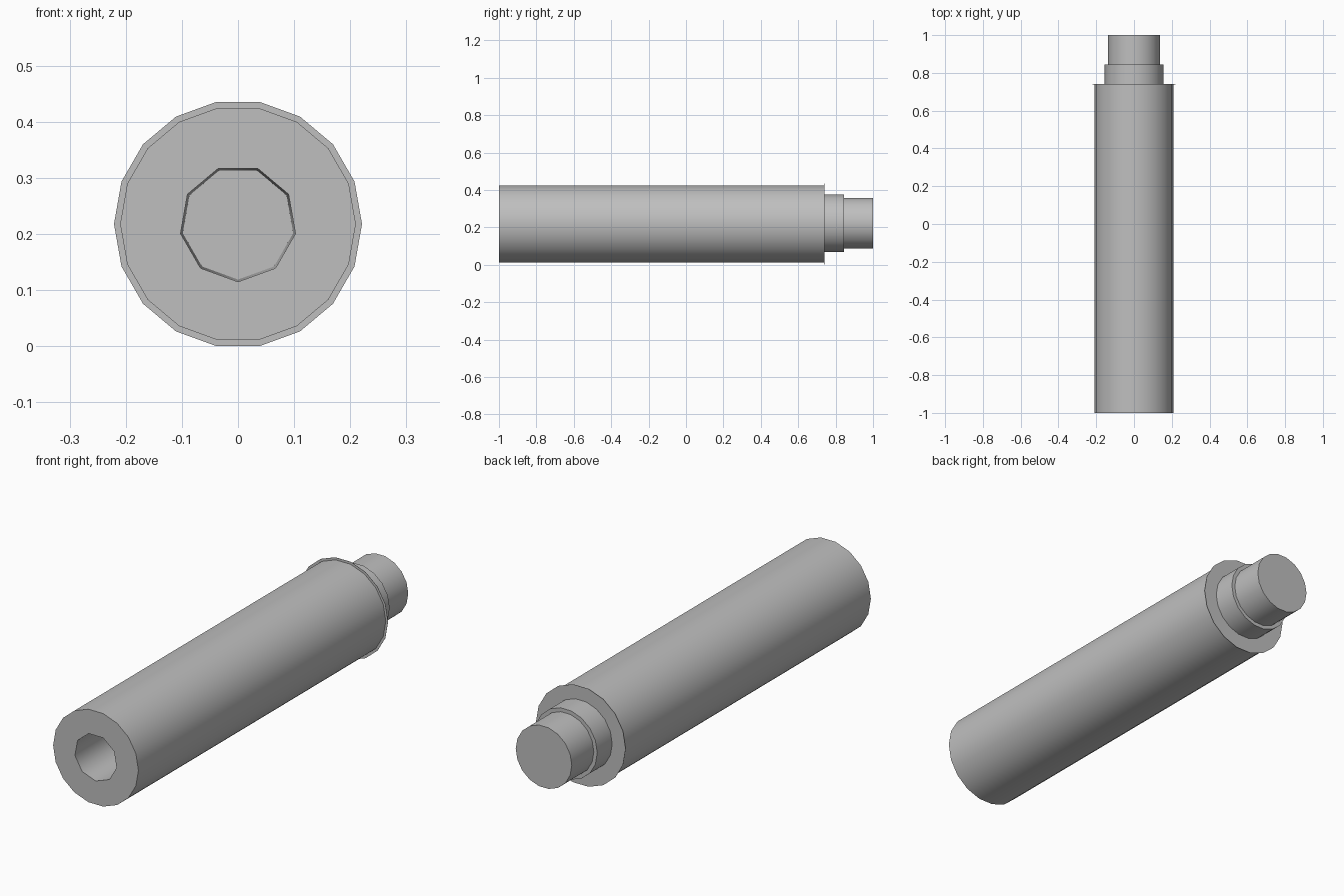
import bpy, bmesh, math

if "Cube" in bpy.data.objects:
    bpy.data.objects.remove(bpy.data.objects["Cube"])

grey = bpy.data.materials.new("grey metal")
grey.diffuse_color = (0.52, 0.52, 0.52, 1)
grey.use_nodes = True
grey.node_tree.nodes["Principled BSDF"].inputs["Base Color"].default_value = grey.diffuse_color


def ring(bm, radius, y, sides, start, zc):
    """Closed loop of vertices around the y axis."""
    out = []
    for i in range(sides):
        a = start + 2 * math.pi * i / sides
        out.append(bm.verts.new((radius * math.cos(a), y, zc + radius * math.sin(a))))
    return out


def skin(bm, profile, sides, start, zc):
    """Wall through (radius, y) stations; returns the list of loops."""
    loops = [ring(bm, r, y, sides, start, zc) for r, y in profile]
    for a, b in zip(loops, loops[1:]):
        for i in range(sides):
            j = (i + 1) % sides
            bm.faces.new((a[i], a[j], b[j], b[i]))
    return loops


def loop_edges(bm, loop):
    return [bm.edges.get((loop[i - 1], loop[i])) for i in range(len(loop))]


def finish(bm, name):
    bmesh.ops.recalc_face_normals(bm, faces=bm.faces[:])
    mesh = bpy.data.meshes.new(name)
    bm.to_mesh(mesh)
    bm.free()
    mesh.materials.append(grey)
    obj = bpy.data.objects.new(name, mesh)
    bpy.context.collection.objects.link(obj)
    bpy.ops.object.select_all(action='DESELECT')
    obj.select_set(True)
    bpy.context.view_layer.objects.active = obj
    bpy.ops.object.shade_smooth_by_angle(angle=math.radians(45))


# Long 18-sided barrel with a paper-thin rim at its rear
bm = bmesh.new()
outer = skin(bm, [(0.21, -1), (0.21, 0.739), (0.221, 0.739), (0.221, 0.74)], 18, 0, 0.218)
bm.faces.new(outer[-1])
# Nine-sided bore, blind at the rear
bore = skin(bm, [(0.104, -1), (0.1, 0.7)], 9, -math.pi / 2, 0.219)
bm.faces.new(bore[-1])
# Front face between barrel and bore
bmesh.ops.triangle_fill(bm, use_beauty=True, use_dissolve=False, normal=(0, -1, 0),
                        edges=loop_edges(bm, outer[0]) + loop_edges(bm, bore[0]))
finish(bm, "barrel")

# Stepped spigot at the rear
bm = bmesh.new()
steps = skin(bm, [(0.155, 0.735), (0.155, 0.845), (0.138, 0.845), (0.138, 1)], 18, 0, 0.222)
bm.faces.new(steps[0])
bm.faces.new(steps[-1])
finish(bm, "rear_spigot")
